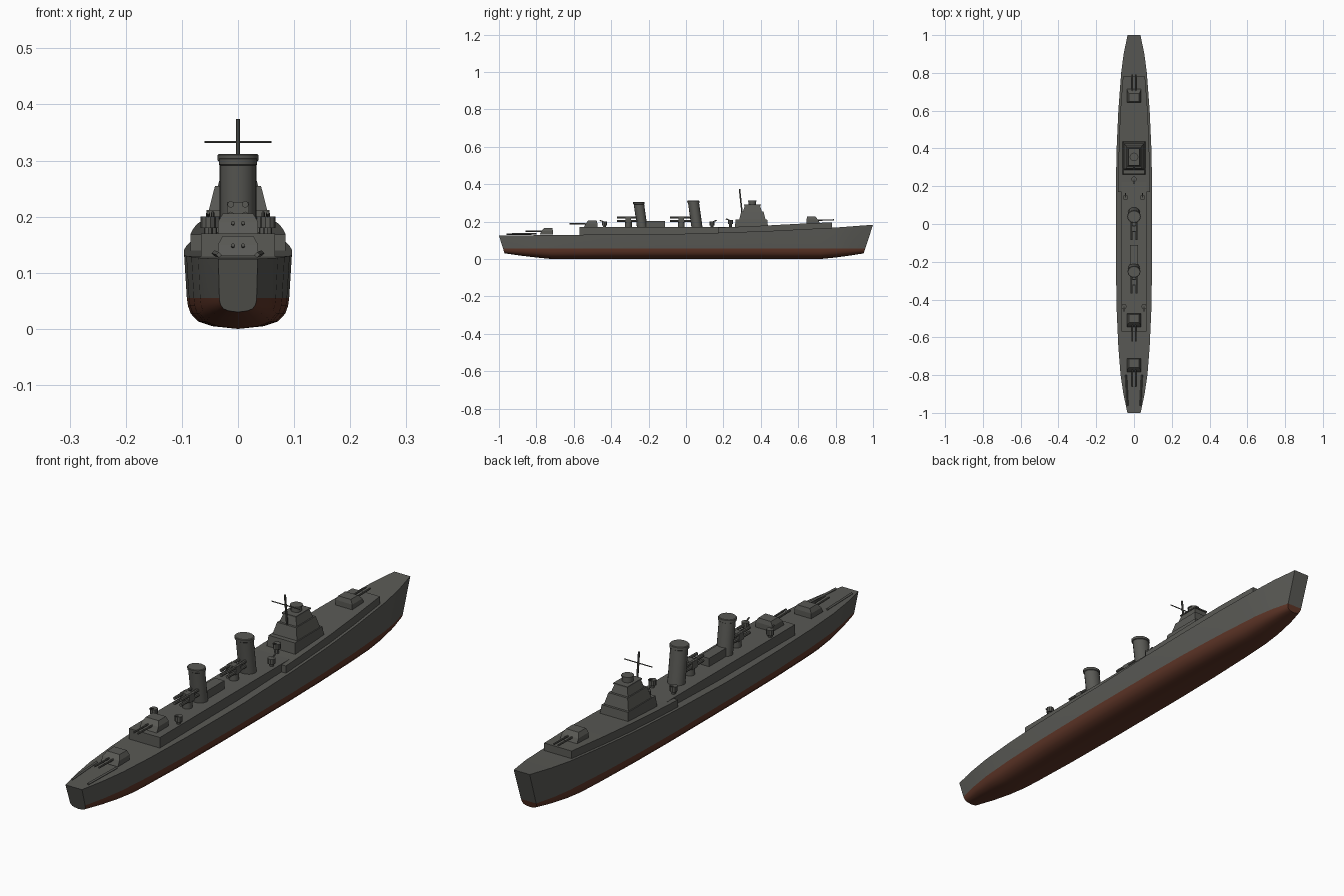
import bpy, bmesh, math
from mathutils import Vector

cube = bpy.data.objects.get("Cube")
if cube:
    bpy.data.objects.remove(cube, do_unlink=True)


def material(name, rgb):
    m = bpy.data.materials.new(name)
    m.use_nodes = True
    m.diffuse_color = (*rgb, 1)
    m.node_tree.nodes["Principled BSDF"].inputs["Base Color"].default_value = (*rgb, 1)
    return m


GREY = material("warship grey", (0.1, 0.1, 0.09))
RED = material("antifouling red", (0.11, 0.035, 0.02))


def finish(name, bm, mats=(GREY,), smooth=False):
    bmesh.ops.recalc_face_normals(bm, faces=bm.faces)
    mesh = bpy.data.meshes.new(name)
    bm.to_mesh(mesh)
    bm.free()
    for m in mats:
        mesh.materials.append(m)
    obj = bpy.data.objects.new(name, mesh)
    bpy.context.collection.objects.link(obj)
    if smooth:
        bpy.ops.object.select_all(action='DESELECT')
        obj.select_set(True)
        bpy.context.view_layer.objects.active = obj
        bpy.ops.object.shade_smooth_by_angle(angle=math.radians(35))
    return obj


def loft(name, rings, smooth=False):
    """Skin closed rings of equal length and cap both ends."""
    bm = bmesh.new()
    vs = [[bm.verts.new(p) for p in r] for r in rings]
    n = len(vs[0])
    for a, b in zip(vs, vs[1:]):
        for i in range(n):
            bm.faces.new((a[i], a[(i + 1) % n], b[(i + 1) % n], b[i]))
    bm.faces.new(vs[0])
    bm.faces.new(vs[-1])
    return finish(name, bm, smooth=smooth)


def rect(w, y0, y1, z):
    return [(-w, y0, z), (w, y0, z), (w, y1, z), (-w, y1, z)]


def block(name, w, y0, y1, z0, z1, inset=0.0):
    return loft(name, [rect(w, y0, y1, z0), rect(w - inset, y0 + inset, y1 - inset, z1)])


def rod(name, a, b, r, sides=8):
    a, b = Vector(a), Vector(b)
    q = (b - a).to_track_quat('Z', 'Y')
    ring = [q @ Vector((r * math.cos(t), r * math.sin(t), 0))
            for t in (math.tau * i / sides for i in range(sides))]
    return loft(name, [[a + v for v in ring], [b + v for v in ring]], smooth=True)


def lerp(table, y):
    for (y0, v0), (y1, v1) in zip(table, table[1:]):
        if y <= y1:
            return v0 + (v1 - v0) * (y - y0) / (y1 - y0)
    return table[-1][1]


# Hull lines: half beam, deck height and keel height along the length
BEAM = [(-1, .035), (-.9, .056), (-.8, .071), (-.65, .083), (-.45, .092), (-.2, .096),
        (.2, .096), (.4, .092), (.6, .083), (.8, .068), (.9, .055), (1, .034)]
DECK = [(-1, .125), (-.5, .13), (-.1, .132), (.2, .141), (.45, .15), (.8, .168), (1, .183)]
KEEL = [(-1, .03), (-.9, .018), (-.72, 0), (.72, 0), (.9, .018), (1, .03)]
# Below the waterline: fraction of half beam, fraction of depth
BILGE = [(.95, 1), (.93, .75), (.88, .5), (.74, .24), (.48, .09), (0, 0)]
WATER = 0.055


def build_hull():
    bm = bmesh.new()
    stations = sorted({y for t in (BEAM, DECK, KEEL) for y, _ in t})
    rows = []
    for y in stations:
        w, d, k = lerp(BEAM, y), lerp(DECK, y), lerp(KEEL, y)
        pts = [(w, d)] + [(w * f, k + (WATER - k) * g) for f, g in BILGE]
        # Raked stem and stern
        rake = max(0, abs(y) - .8) / .2 * (.05 if y > 0 else .03)
        half = [(x, y - math.copysign(rake * (d - z) / (d - k), y), z) for x, z in pts]
        port = [bm.verts.new(p) for p in half]
        star = [bm.verts.new((-p[0], p[1], p[2])) for p in half[:-1]] + [port[-1]]
        rows.append((port, star))
    n = len(BILGE)
    for a, b in zip(rows, rows[1:]):
        for side in (0, 1):
            for i in range(n):
                f = bm.faces.new((a[side][i], a[side][i + 1], b[side][i + 1], b[side][i]))
                f.material_index = int(i > 0)
        bm.faces.new((a[0][0], a[1][0], b[1][0], b[0][0]))
    # Flat end plates; only the stem shows the red boot
    for row, red in ((rows[0], 0), (rows[-1], 1)):
        for i in range(n):
            p, s = row
            loop = (p[i], s[i], s[i + 1], p[i + 1]) if i < n - 1 else (p[i], s[i], p[n])
            bm.faces.new(loop).material_index = red * int(i > 0)
    finish("hull", bm, (GREY, RED), smooth=True)


build_hull()

# Deckhouses
block("midship_deckhouse", .066, -.57, .44, .12, .17)
rings = []
for y, top in ((.17, .168), (.3, .173), (.45, .18), (.6, .188), (.78, .196)):
    w = lerp(BEAM, y) - .011
    rings.append([(-w, y, .12), (w, y, .12), (w, y, top), (-w, y, top)])
loft("forward_deckhouse", rings)

# Bridge tower
block("bridge_base", .062, .26, .44, .16, .212, .006)
block("bridge_middle", .052, .285, .425, .212, .255, .011)
block("bridge_upper", .036, .305, .405, .255, .285, .009)
block("bridge_roof", .03, .31, .4, .285, .29)
rod("director", (0, .355, .29), (0, .355, .308), .02, 12)
rod("director_cap", (0, .355, .308), (0, .355, .312), .023, 12)

# Mast and yard
rod("mast", (0, .305, .2), (0, .286, .374), .004)
rod("mast_yard", (-.06, .291, .333), (.06, .291, .333), .002)


# Raked funnels with a rim
def funnel(name, y, top, r):
    rings = []
    for z, s in ((.16, 1), (top - .014, 1), (top - .012, 1.1), (top - .002, 1.1), (top, 1.02)):
        c = y - .14 * (z - .16)
        rings.append([(r * s * math.cos(t), c + .9 * r * s * math.sin(t), z)
                      for t in (math.tau * i / 16 for i in range(16))])
    loft(name, rings, smooth=True)


funnel("forward_funnel", .06, .312, .033)
funnel("aft_funnel", -.233, .305, .031)
block("funnel_house", .02, -.215, -.112, .165, .202)


# Gun turrets: d is the firing direction along y
def turret(name, y, z, d):
    back, front = y - d * .036, y + d * .036
    loft(name, [rect(.036, back, front, z), rect(.036, back, front - d * .01, z + .02),
                rect(.027, back + d * .004, front - d * .024, z + .036)])
    for s in (-1, 1):
        rod(name + "_barrel", (s * .009, y, z + .017), (s * .009, y + d * .112, z + .019), .0035)


turret("bow_turret", .68, .19, 1)
turret("upper_stern_turret", -.51, .17, -1)
turret("lower_stern_turret", -.747, .13, -1)


# Torpedo mounts with two rows of tubes
def torpedo_mount(name, y):
    rod(name + "_pedestal", (0, y, .165), (0, y, .2), .018, 12)
    block(name + "_saddle", .02, y - .015, y + .015, .196, .226)
    for x in (-.013, .013):
        for z in (.203, .222):
            rod(name + "_tube", (x, y - .06, z), (x, y + .05, z), .006)


torpedo_mount("forward_torpedo", -.025)
torpedo_mount("aft_torpedo", -.308)


# Light gun mounts
def light_gun(x, y, z, d):
    rod("light_gun_pedestal", (x, y, z - .01), (x, y, z + .012), .008)
    rod("light_gun_tub", (x, y, z + .01), (x, y, z + .03), .014, 10)
    rod("light_gun_barrel", (x, y, z + .027), (x, y + d * .024, z + .037), .003)


for s in (-1, 1):
    light_gun(s * .045, .14, .17, 1)
    light_gun(s * .053, -.437, .17, -1)
    # Stern rails
    rod("stern_rail", (s * .034, -.96, .132), (s * .042, -.8, .135), .005, 4)
light_gun(0, .237, .178, -1)
